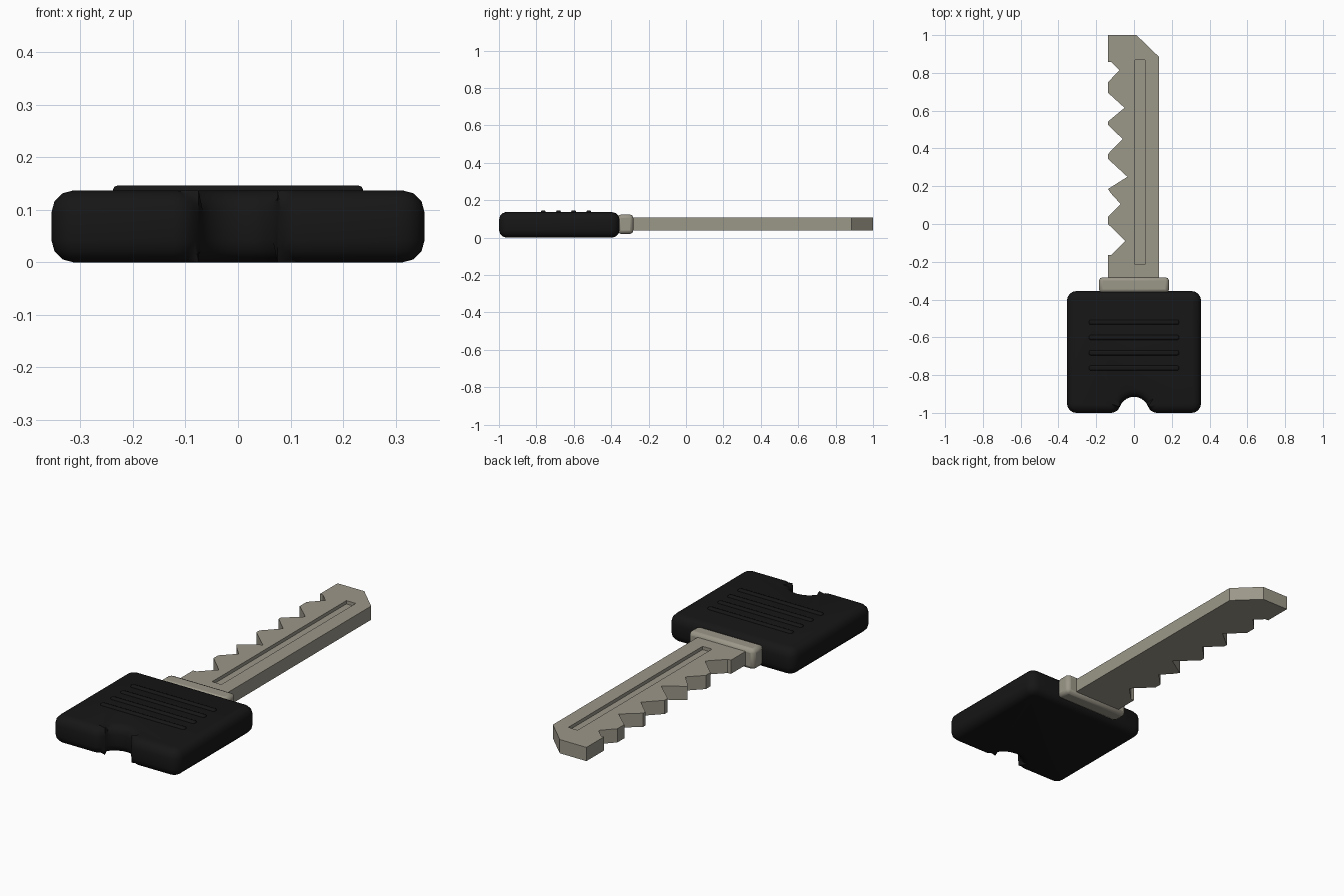
import bpy, bmesh, math

if "Cube" in bpy.data.objects:
    bpy.data.objects.remove(bpy.data.objects["Cube"])


def material(name, color):
    m = bpy.data.materials.new(name)
    m.diffuse_color = (*color, 1)
    m.use_nodes = True
    m.node_tree.nodes["Principled BSDF"].inputs["Base Color"].default_value = m.diffuse_color
    return m


BLACK = material("black_plastic", (0.008, 0.008, 0.008))
METAL = material("metal", (0.33, 0.31, 0.25))


def prism(name, outline, z0, z1, mat, rim=0, segments=3):
    """Extrude a plan outline; optionally round its top and bottom rims."""
    bm = bmesh.new()
    face = bm.faces.new([bm.verts.new((x, y, z0)) for x, y in outline])
    ext = bmesh.ops.extrude_face_region(bm, geom=[face])
    for v in ext["geom"]:
        if isinstance(v, bmesh.types.BMVert):
            v.co.z = z1
    bmesh.ops.recalc_face_normals(bm, faces=bm.faces)
    if rim:
        edges = [e for e in bm.edges if abs(e.verts[0].co.z - e.verts[1].co.z) < 1e-6]
        bmesh.ops.bevel(bm, geom=edges, offset=rim, segments=segments,
                        profile=0.5, affect='EDGES', clamp_overlap=False)
    me = bpy.data.meshes.new(name)
    bm.to_mesh(me)
    bm.free()
    ob = bpy.data.objects.new(name, me)
    bpy.context.collection.objects.link(ob)
    if mat:
        me.materials.append(mat)
    return ob


def box(name, x0, x1, y0, y1, z0, z1, mat, bevel=0, segments=2):
    ob = prism(name, [(x0, y0), (x1, y0), (x1, y1), (x0, y1)], z0, z1, mat)
    if bevel:
        b = ob.modifiers.new("bevel", 'BEVEL')
        b.width, b.segments = bevel, segments
    return ob


def arc(cx, cy, r, a0, a1, n=4):
    return [(cx + r * math.cos(math.radians(a0 + (a1 - a0) * i / n)),
             cy + r * math.sin(math.radians(a0 + (a1 - a0) * i / n))) for i in range(n + 1)]


def smooth(ob, angle=35):
    bpy.ops.object.select_all(action='DESELECT')
    ob.select_set(True)
    bpy.context.view_layer.objects.active = ob
    bpy.ops.object.shade_smooth_by_angle(angle=math.radians(angle))


# Grip: right half of the outline from notch centre round to the top, then mirrored
W, R = 0.355, 0.05
notch_y, notch_r = -0.995, 0.08
fy = -1 + R
fx = math.sqrt((notch_r + R) ** 2 - (fy - notch_y) ** 2)
tilt = math.degrees(math.atan2(fy - notch_y, fx))
half = arc(0, notch_y, notch_r, 90, tilt, 5)
half += arc(fx, fy, R, 180 + tilt, 270, 4)
half += arc(W - R, fy, R, 270, 360, 4)
half += arc(W - R, -0.355 - R, R, 0, 90, 4)
outline = half + [(-x, y) for x, y in reversed(half[1:])]
smooth(prism("grip", outline, 0, 0.137, BLACK, rim=0.042))

# Grip ridges
for i in range(4):
    y = -0.52 - 0.081 * i
    smooth(box(f"grip_ridge_{i + 1}", -0.238, 0.238, y - 0.013, y + 0.013,
               0.12, 0.146, BLACK, 0.008))

# Collar
smooth(box("collar", -0.185, 0.185, -0.365, -0.282, 0.02, 0.124, METAL, 0.018))

# Blade with cut teeth along the left edge
L = -0.138
teeth = [(L, -0.165), (-0.12, -0.165), (-0.045, -0.09), (L, 0.0), (L, 0.037),
         (-0.07, 0.105), (-0.12, 0.16), (L, 0.185), (-0.035, 0.25), (L, 0.345),
         (L, 0.37), (-0.06, 0.45), (L, 0.525), (L, 0.542), (-0.05, 0.615),
         (L, 0.695), (L, 0.75), (-0.077, 0.815), (-0.12, 0.857), (L, 0.857)]
blade = prism("blade", [(L, -0.3)] + teeth +
              [(L, 1.0), (0.013, 1.0), (0.132, 0.885), (0.132, -0.3)], 0.037, 0.107, METAL)

# Groove along the top of the blade
cutter = box("groove_cutter", 0.004, 0.057, -0.215, 0.868, 0.09, 0.15, METAL)
cutter.hide_render = True
cutter.hide_set(True)
cut = blade.modifiers.new("groove", 'BOOLEAN')
cut.operation, cut.object, cut.solver = 'DIFFERENCE', cutter, 'EXACT'
